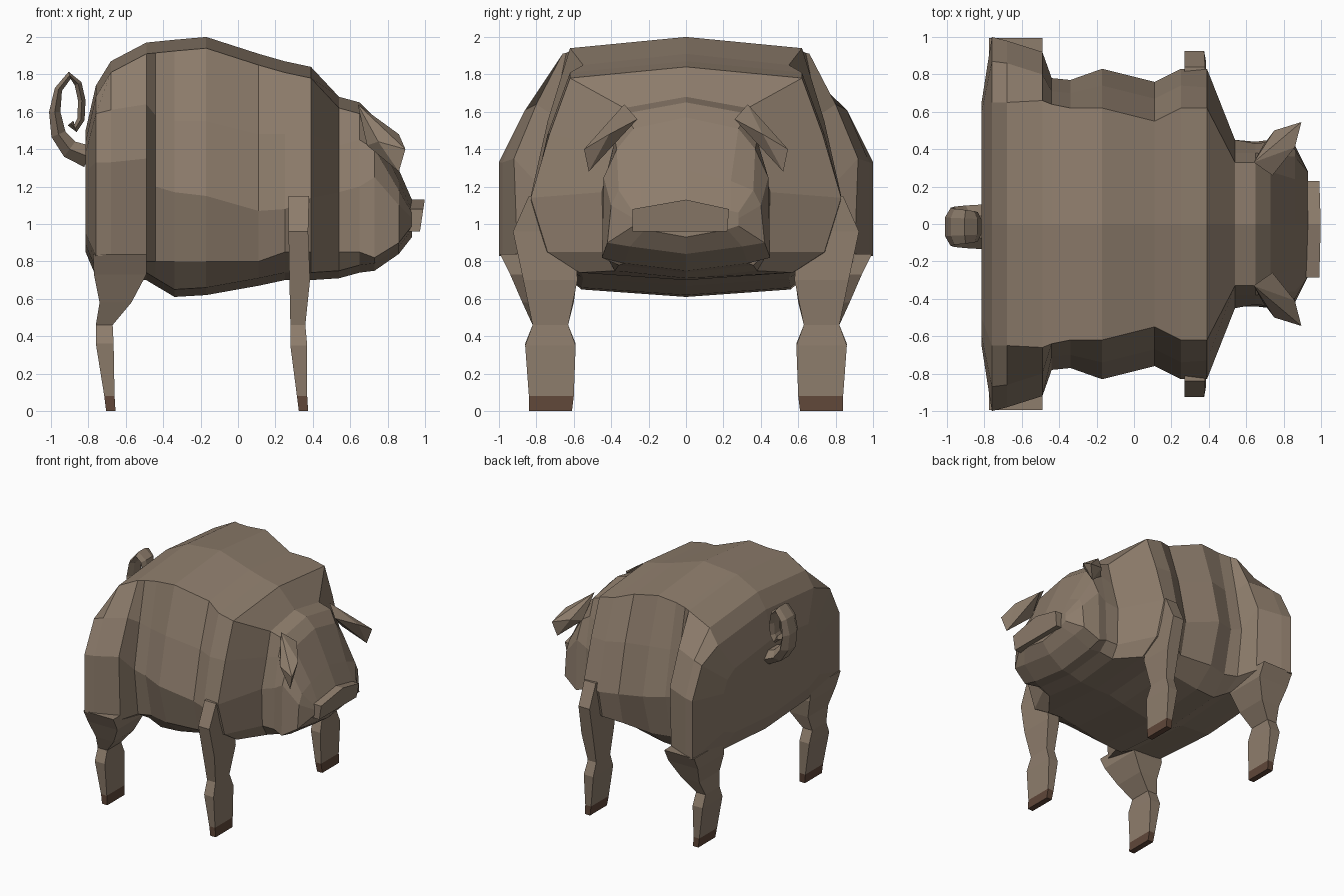
import bpy, bmesh, math
from mathutils import Vector


def material(name, rgb):
    m = bpy.data.materials.new(name)
    m.diffuse_color = (*rgb, 1)
    return m


HIDE = material("hide", (0.27, 0.205, 0.15))
HOOF = material("hoof", (0.115, 0.062, 0.04))


def finish(name, bm, mat):
    bmesh.ops.recalc_face_normals(bm, faces=bm.faces)
    me = bpy.data.meshes.new(name)
    bm.to_mesh(me)
    bm.free()
    me.materials.append(mat)
    ob = bpy.data.objects.new(name, me)
    bpy.context.collection.objects.link(ob)
    return ob


def loft(name, rings, mat=HIDE):
    bm = bmesh.new()
    vs = [[bm.verts.new(p) for p in r] for r in rings]
    n = len(vs[0])
    for a, b in zip(vs, vs[1:]):
        for i in range(n):
            j = (i + 1) % n
            bm.faces.new((a[i], a[j], b[j], b[i]))
    bm.faces.new(vs[0])
    bm.faces.new(vs[-1])
    return finish(name, bm, mat)


def body_ring(x, top, t, u, zu, w, zw, l, zl, b, bot):
    # symmetric cross-section: spine, back edge, upper flank, flank, lower flank, belly
    half = [(t, top - 0.06), (u, zu), (w, zw), (l, zl), (b, bot + 0.04)]
    pts = [(0, top)] + half + [(0, bot)] + [(-y, z) for y, z in reversed(half)]
    return [(x, y, z) for y, z in pts]


# trunk with haunches and shoulders
neck = (.54, 1.68, .33, .38, 1.42, .45, 1.17, .44, .85, .38, .71)
trunk = [
    (-.815, 1.50, .50, .60, 1.38, .65, 1.28, .65, .95, .50, .85),
    (-.76, 1.74, .65, .87, 1.59, 1.0, 1.33, 1.0, .83, .60, .72),
    (-.68, 1.87, .65, .86, 1.61, .98, 1.33, .98, .83, .60, .71),
    (-.49, 1.97, .66, .80, 1.64, .92, 1.35, .90, .80, .60, .70),
    (-.44, 1.975, .64, .71, 1.58, .78, 1.20, .73, .80, .58, .67),
    (-.34, 1.985, .62, .70, 1.55, .77, 1.17, .69, .80, .56, .61),
    (-.17, 2.00, .62, .74, 1.55, .83, 1.15, .73, .80, .56, .62),
    (.11, 1.91, .55, .67, 1.48, .76, 1.07, .70, .80, .55, .67),
    (.25, 1.87, .62, .74, 1.48, .83, 1.08, .78, .85, .56, .70),
    (.39, 1.84, .62, .73, 1.48, .83, 1.14, .74, .85, .57, .70),
    neck,
]
loft("body", [body_ring(*r) for r in trunk])

# head
head = [
    neck,
    (.65, 1.65, .33, .38, 1.45, .43, 1.20, .44, .85, .36, .74),
    (.73, 1.57, .28, .37, 1.40, .44, 1.25, .45, .82, .33, .75),
    (.86, 1.29, .24, .36, 1.18, .40, 1.10, .42, .90, .30, .84),
    (.93, 1.13, .24, .28, 1.06, .28, 1.03, .28, .99, .22, .93),
]
loft("head", [body_ring(*r) for r in head])

# snout disc
snout = [(-.285, .96), (.22, .96), (.23, 1.08), (0, 1.13), (-.285, 1.08)]
loft("snout", [[(x + (z - 1.04) * .15, y, z) for y, z in snout] for x in (.91, .985)])


# legs and hooves: stacked boxes (z, x0, x1, y0, y1)
def leg(name, rows, s, mat=HIDE):
    loft(name, [[(x0, s * y0, z), (x1, s * y0, z), (x1, s * y1, z), (x0, s * y1, z)]
                for z, x0, x1, y0, y1 in rows], mat)


front = [(1.15, .27, .38, .60, .84), (.96, .27, .375, .60, .925), (.70, .275, .385, .58, .87),
         (.46, .28, .36, .63, .82), (.35, .28, .37, .59, .86), (.08, .315, .37, .60, .84)]
rear = [(.84, -.775, -.49, .60, .995), (.73, -.77, -.49, .58, .94), (.58, -.74, -.57, .60, .875),
        (.46, -.76, -.67, .63, .82), (.36, -.76, -.665, .59, .86), (.08, -.715, -.66, .60, .84)]
for s, side in ((1, "left"), (-1, "right")):
    for label, rows in (("front", front), ("rear", rear)):
        leg(f"{label}_leg_{side}", rows, s)
        z, x0, x1, y0, y1 = rows[-1]
        leg(f"{label}_hoof_{side}", [rows[-1], (0, x0 + .01, x1 + .005, y0 + .01, y1)], s, HOOF)

    # ear: folded wedge
    bm = bmesh.new()
    for x, y, z in ((.64, .33, 1.64), (.74, .26, 1.56), (.69, .42, 1.42), (.75, .50, 1.44),
                    (.86, .41, 1.48), (.895, .545, 1.40), (.86, .52, 1.28)):
        bm.verts.new((x, s * y, z))
    bmesh.ops.convex_hull(bm, input=bm.verts)
    finish(f"ear_{side}", bm, HIDE)

# curly tail: flat band swept along a coil
path = [(-.80, 1.36), (-.90, 1.40), (-.96, 1.48), (-.98, 1.60), (-.96, 1.72), (-.90, 1.795),
        (-.855, 1.75), (-.835, 1.66), (-.84, 1.56), (-.87, 1.51), (-.895, 1.54)]
rings = []
for i, p in enumerate(path):
    a, b = Vector(path[max(i - 1, 0)]), Vector(path[min(i + 1, len(path) - 1)])
    d = (b - a).normalized()
    f = i / (len(path) - 1)
    r, w, yc = .06 - .045 * min(1, f * 2.2), .12 - .06 * f, -.015
    r = max(r, .02)
    prof = [(r, .5 * w), (0, w), (-r, .5 * w), (-r, -.5 * w), (0, -w), (r, -.5 * w)]
    rings.append([(p[0] - d.y * h, yc + y, p[1] + d.x * h) for h, y in prof])
loft("tail", rings)
